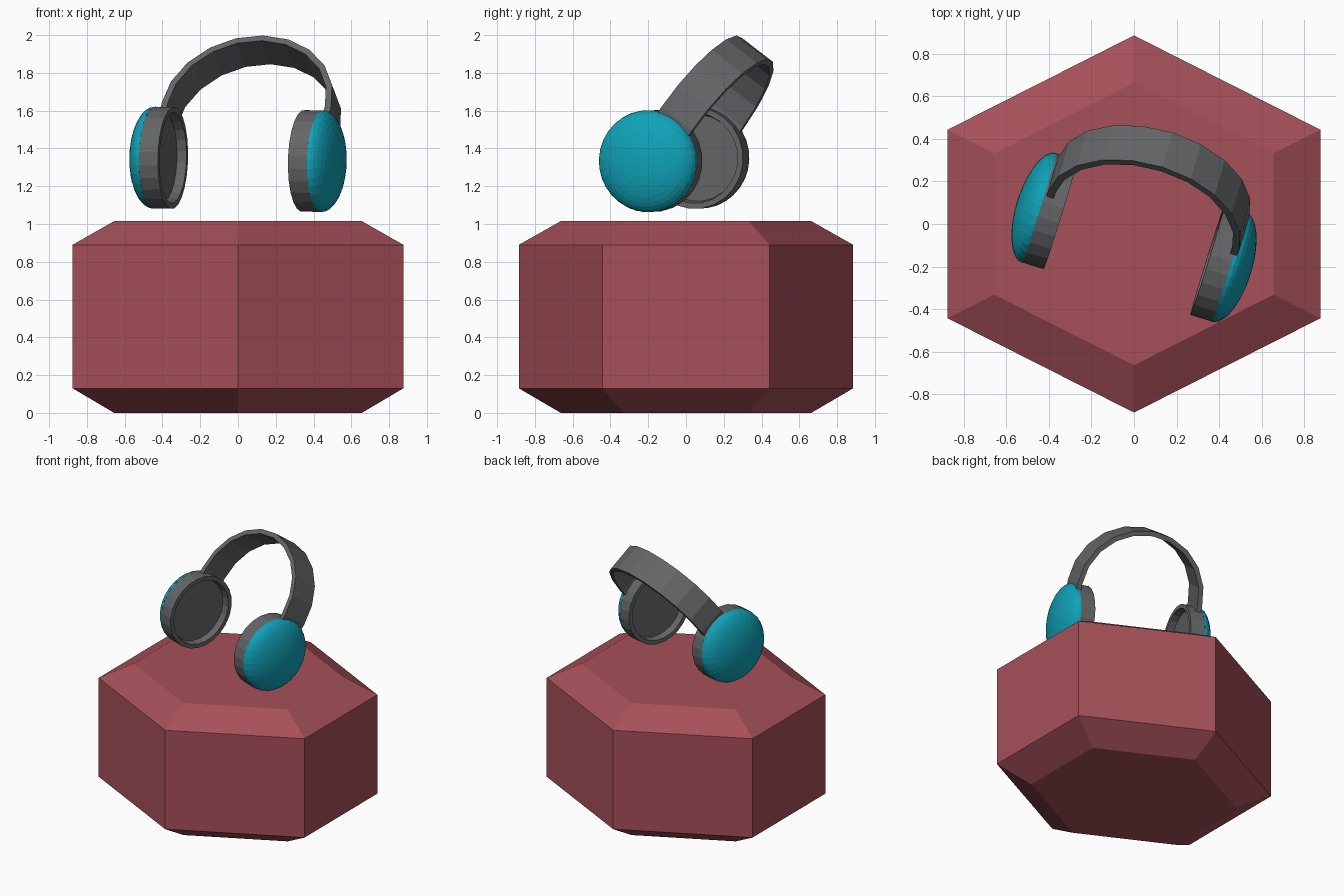
import bpy, bmesh
from math import sin, cos, pi, radians
from mathutils import Matrix

if "Cube" in bpy.data.objects:
    bpy.data.objects.remove(bpy.data.objects["Cube"])


def material(name, rgb):
    m = bpy.data.materials.new(name)
    m.diffuse_color = (*rgb, 1)
    m.use_nodes = True
    m.node_tree.nodes["Principled BSDF"].inputs["Base Color"].default_value = m.diffuse_color
    return m


def make_object(name, bm, mat, matrix=Matrix(), mirror=False):
    bmesh.ops.remove_doubles(bm, verts=bm.verts, dist=1e-5)
    bmesh.ops.recalc_face_normals(bm, faces=bm.faces)
    mesh = bpy.data.meshes.new(name)
    bm.to_mesh(mesh)
    bm.free()
    ob = bpy.data.objects.new(name, mesh)
    bpy.context.collection.objects.link(ob)
    ob.matrix_world = matrix
    mesh.materials.append(mat)
    if mirror:
        ob.modifiers.new("Mirror", 'MIRROR').use_mirror_merge = False
    return ob


def lathe_x(profile, sides):
    """Revolve (x, radius) points around the local x axis."""
    bm = bmesh.new()
    vs = [bm.verts.new((x, 0, r)) for x, r in profile]
    es = [bm.edges.new(p) for p in zip(vs, vs[1:])]
    bmesh.ops.spin(bm, geom=vs + es, cent=(0, 0, 0), axis=(1, 0, 0),
                   angle=2 * pi, steps=sides)
    return bm


def loft(rings):
    """Skin a list of equal-length closed rings and cap both ends."""
    bm = bmesh.new()
    rv = [[bm.verts.new(p) for p in ring] for ring in rings]
    for a, b in zip(rv, rv[1:]):
        for i in range(len(a)):
            j = (i + 1) % len(a)
            bm.faces.new((a[i], a[j], b[j], b[i]))
    bm.faces.new(rv[0][::-1])
    bm.faces.new(rv[-1])
    return bm


red = material("red", (0.38, 0.08, 0.10))
teal = material("teal", (0.005, 0.36, 0.48))
grey = material("dark_grey", (0.125, 0.13, 0.135))

# Hexagonal pedestal with chamfered top and bottom
levels = [(0, 0.663), (0.13, 0.885), (0.89, 0.885), (1.015, 0.663)]
rings = [[(1.142 * r * sin(k * pi / 3), r * cos(k * pi / 3), z) for k in range(6)]
         for z, r in levels]
make_object("pedestal", loft(rings), red)

# Shared headphone frame: turned, slightly rolled and leaning back
frame = (Matrix.Translation((0, -0.063, 1.342))
         @ Matrix.Rotation(radians(-17.3), 4, 'Z')
         @ Matrix.Rotation(radians(1.2), 4, 'Y')
         @ Matrix.Rotation(radians(-36.5), 4, 'X'))

# Ear cushions: short drums with a recessed inner face
cushion = [(0.41, 0), (0.41, 0.23), (0.361, 0.24), (0.361, 0.27), (0.466, 0.27), (0.466, 0)]
make_object("ear_cushions", lathe_x(cushion, 24), grey, frame, True)

# Domed outer shells
dome = [(0.466 + 0.108 * sin(k * pi / 20), 0.27 * cos(k * pi / 20)) for k in range(10)]
make_object("ear_shells", lathe_x(dome + [(0.574, 0)], 32), teal, frame, True)

# Headband: flat strip along an arch, ends sunk into the cushions
RX, RZ, T, W, CZ, SHIFT, N = 0.47, 0.457, 0.034, 0.105, 0.282, 0.014, 10
arch = [(cos(pi * k / N), sin(pi * k / N), 0) for k in range(N + 1)]
arch = [(0.99, 0, -0.08)] + arch + [(-0.99, 0, -0.08)]
rings = [[(SHIFT + (RX - t) * c, w, CZ + d + (RZ - t) * s)
          for t, w in ((0, -W), (0, W), (T, W), (T, -W))]
         for c, s, d in arch]
make_object("headband", loft(rings), grey, frame)
